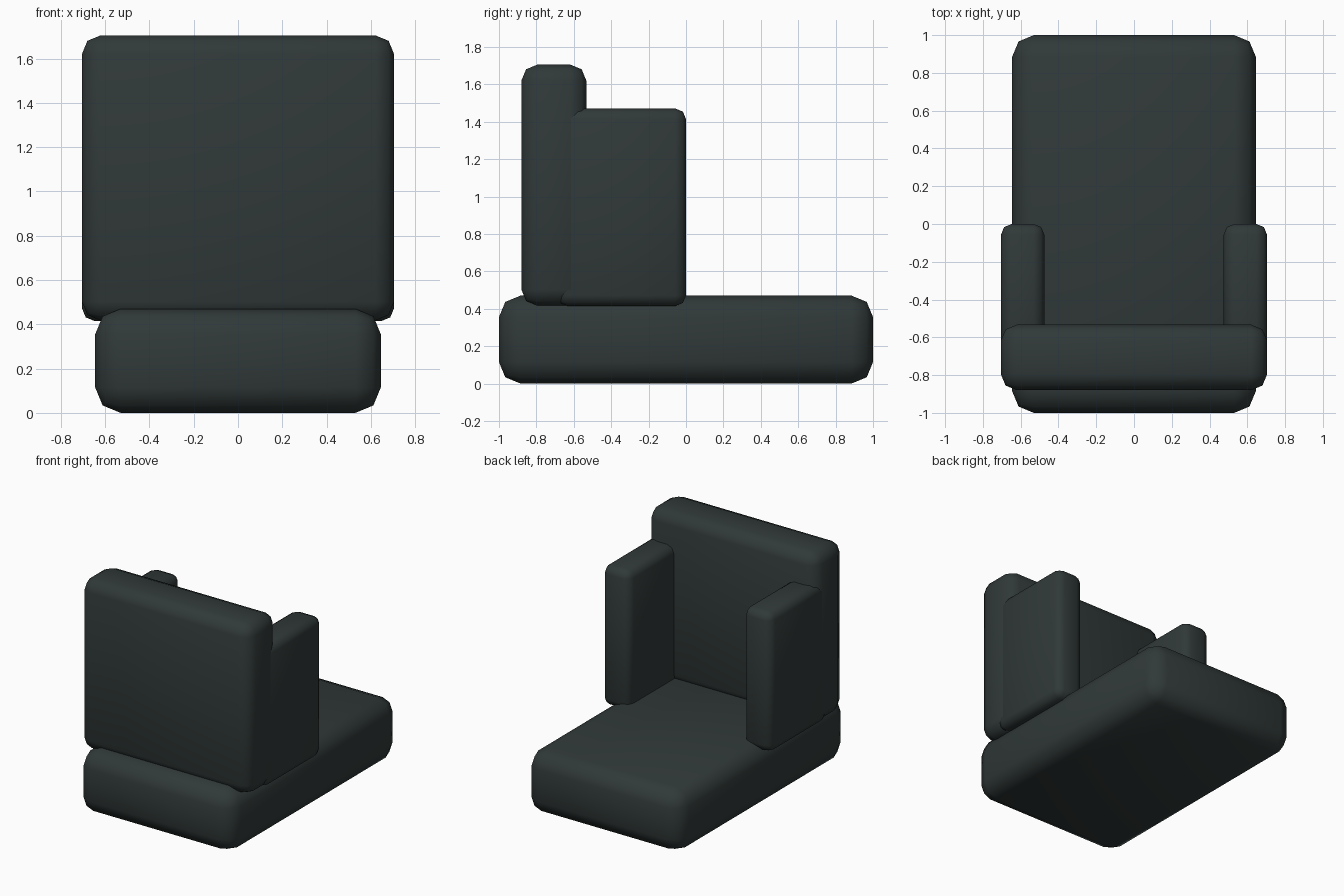
import bpy

default = bpy.data.objects.get("Cube")
if default:
    bpy.data.objects.remove(default, do_unlink=True)

# Dark upholstery
fabric = bpy.data.materials.new("dark_slate_fabric")
fabric.use_nodes = True
colour = (0.030, 0.041, 0.040, 1)
fabric.diffuse_color = colour
fabric.node_tree.nodes["Principled BSDF"].inputs["Base Color"].default_value = colour


def cushion(name, low, high, radius):
    """Soft-edged block between two corners."""
    centre = [(a + b) / 2 for a, b in zip(low, high)]
    bpy.ops.mesh.primitive_cube_add(size=1, location=centre)
    obj = bpy.context.object
    obj.name = name
    obj.scale = [b - a for a, b in zip(low, high)]
    bpy.ops.object.transform_apply(location=False, rotation=False, scale=True)
    bevel = obj.modifiers.new("soft_edges", "BEVEL")
    bevel.width = radius
    bevel.segments = 2
    bpy.ops.object.modifier_apply(modifier=bevel.name)
    bpy.ops.object.shade_smooth()
    obj.data.materials.append(fabric)
    return obj


# Long seat base
cushion("seat", (-0.645, -1, 0), (0.645, 1, 0.47), 0.115)

# Tall backrest
cushion("backrest", (-0.705, -0.88, 0.417), (0.705, -0.533, 1.705), 0.085)

# Matching armrests
for side, name in ((-1, "right_armrest"), (1, "left_armrest")):
    inner, outer = sorted((side * 0.475, side * 0.704))
    cushion(name, (inner, -0.69, 0.415), (outer, 0, 1.47), 0.056)
